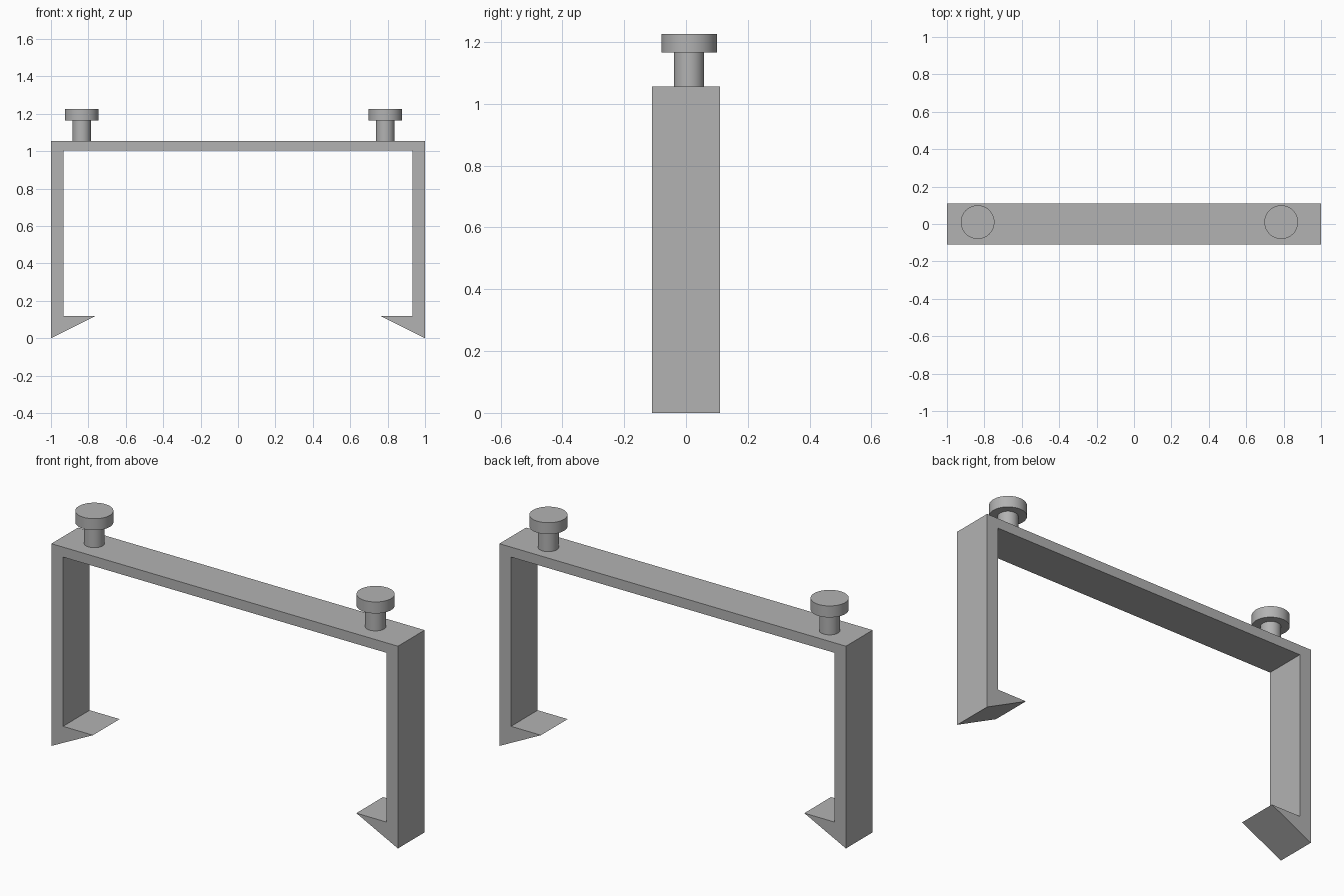
import bpy
import bmesh
import math

cube = bpy.data.objects.get("Cube")
if cube:
    bpy.data.objects.remove(cube, do_unlink=True)

# Single grey material
grey = bpy.data.materials.new("plain_grey")
grey.use_nodes = True
colour = (0.448, 0.448, 0.448, 1)
grey.diffuse_color = colour
grey.node_tree.nodes["Principled BSDF"].inputs["Base Color"].default_value = colour

HALF_DEPTH = 0.11
TOP = 1.055
CAP_BASE = 1.165
CAP_TOP = 1.225


def extruded_profile(name, points, half_depth):
    """Extrude an x-z outline along y."""
    bm = bmesh.new()
    face = bm.faces.new([bm.verts.new((x, -half_depth, z)) for x, z in points])
    result = bmesh.ops.extrude_face_region(bm, geom=[face])
    verts = [v for v in result["geom"] if isinstance(v, bmesh.types.BMVert)]
    bmesh.ops.translate(bm, verts=verts, vec=(0, 2 * half_depth, 0))
    bmesh.ops.recalc_face_normals(bm, faces=bm.faces)
    mesh = bpy.data.meshes.new(name)
    bm.to_mesh(mesh)
    bm.free()
    mesh.materials.append(grey)
    obj = bpy.data.objects.new(name, mesh)
    bpy.context.collection.objects.link(obj)
    return obj


def cylinder(name, x, y, radius, bottom, top):
    bpy.ops.mesh.primitive_cylinder_add(
        vertices=64, radius=radius, depth=top - bottom,
        location=(x, y, (bottom + top) / 2))
    obj = bpy.context.object
    obj.name = name
    obj.data.materials.append(grey)
    bpy.ops.object.shade_smooth_by_angle(angle=math.radians(30))
    return obj


# Clip frame: top bar, two legs and inward barbs in one outline
half = [(0, TOP), (1, TOP), (1, 0), (0.76, 0.12), (0.933, 0.12), (0.933, 1.003)]
mirrored = [(-x, z) for x, z in reversed(half[1:])]
extruded_profile("clip_frame", half[1:] + mirrored, HALF_DEPTH)

# Headed pegs on the top bar
for side, x in (("right", -0.836), ("left", 0.787)):
    cylinder(side + "_peg_stem", x, 0.01, 0.049, TOP, CAP_BASE)
    cylinder(side + "_peg_cap", x, 0.01, 0.09, CAP_BASE, CAP_TOP)
